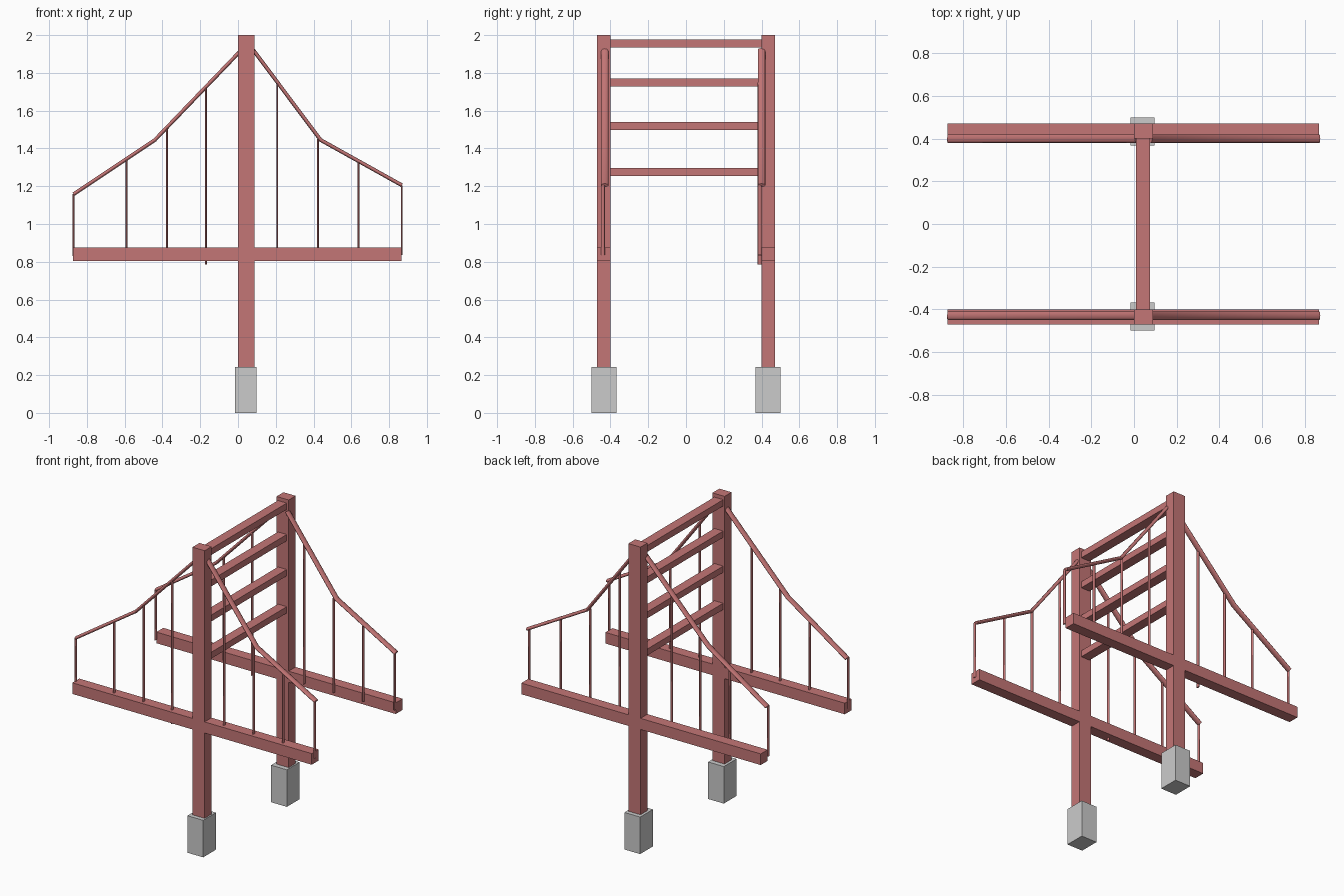
import bpy, bmesh
from math import sin, cos, pi
from mathutils import Vector

if "Cube" in bpy.data.objects:
    bpy.data.objects.remove(bpy.data.objects["Cube"])

red = bpy.data.materials.new("red_paint")
red.diffuse_color = (0.55, 0.18, 0.18, 1)
red.use_nodes = True
red.node_tree.nodes["Principled BSDF"].inputs["Base Color"].default_value = red.diffuse_color


def finish(bm, name, mat):
    bmesh.ops.recalc_face_normals(bm, faces=bm.faces)
    me = bpy.data.meshes.new(name)
    bm.to_mesh(me)
    bm.free()
    ob = bpy.data.objects.new(name, me)
    bpy.context.collection.objects.link(ob)
    if mat:
        me.materials.append(mat)
    return ob


def box(name, lo, hi, mat=red):
    lo, hi = Vector(lo), Vector(hi)
    bm = bmesh.new()
    bmesh.ops.create_cube(bm, size=1)
    for v in bm.verts:
        v.co = (lo + hi) / 2 + Vector(a * b for a, b in zip(v.co, hi - lo))
    return finish(bm, name, mat)


def rod(name, path, y, r_flat, r_y, sides=12):
    """Sweep an oval section along a path of (x, z) points."""
    pts = [Vector(p) for p in path]
    bm = bmesh.new()
    rings = []
    for i, p in enumerate(pts):
        d_in = (p - pts[i - 1]).normalized() if i else (pts[1] - p).normalized()
        d_out = (pts[i + 1] - p).normalized() if i < len(pts) - 1 else d_in
        d = (d_in + d_out).normalized()
        n = Vector((-d.y, d.x)) / d.dot(d_in)
        ring = []
        for k in range(sides):
            a = 2 * pi * k / sides
            q = p + n * r_flat * cos(a)
            ring.append(bm.verts.new((q.x, y + r_y * sin(a), q.y)))
        rings.append(ring)
    for a, b in zip(rings, rings[1:]):
        for k in range(sides):
            j = (k + 1) % sides
            bm.faces.new((a[k], a[j], b[j], b[k]))
    bm.faces.new(rings[0])
    bm.faces.new(rings[-1])
    for f in bm.faces:
        f.smooth = len(f.verts) == 4
    return finish(bm, name, red)


left_cable = [(-0.87, 1.158), (-0.44, 1.445), (0.012, 1.915)]
right_cable = [(0.078, 1.925), (0.437, 1.445), (0.868, 1.205)]
# hanger x, bottom z, top z
hangers = [(-0.871, 0.83, 1.16), (-0.59, 0.83, 1.34), (-0.376, 0.83, 1.51),
           (-0.17, 0.785, 1.725), (0.208, 0.83, 1.75), (0.423, 0.83, 1.45),
           (0.638, 0.83, 1.325), (0.867, 0.835, 1.205)]

for side, s, cable_y in (("front", -1, -0.43), ("back", 1, 0.40)):
    # Tower leg, footing and deck beam
    y0, y1 = sorted((s * 0.40, s * 0.472))
    box(side + "_tower_leg", (0, y0, 0.2), (0.088, y1, 2.0))
    b0, b1 = sorted((s * 0.368, s * 0.50))
    box(side + "_footing", (-0.017, b0, 0), (0.097, b1, 0.243), None)
    box(side + "_deck_beam", (-0.873, y0, 0.803), (0.866, y1, 0.876))
    # Suspension cables and hangers
    rod(side + "_left_cable", left_cable, cable_y, 0.01, 0.02)
    rod(side + "_right_cable", right_cable, cable_y, 0.01, 0.02)
    for i, (x, z0, z1) in enumerate(hangers):
        rod(f"{side}_hanger_{i + 1}", [(x, z0), (x, z1)], cable_y - 0.01, 0.005, 0.011, 8)

# Cross beams between the tower legs
for i, z in enumerate((1.275, 1.519, 1.749, 1.955)):
    box(f"cross_beam_{i + 1}", (0.01, -0.41, z - 0.021), (0.074, 0.41, z + 0.021))
